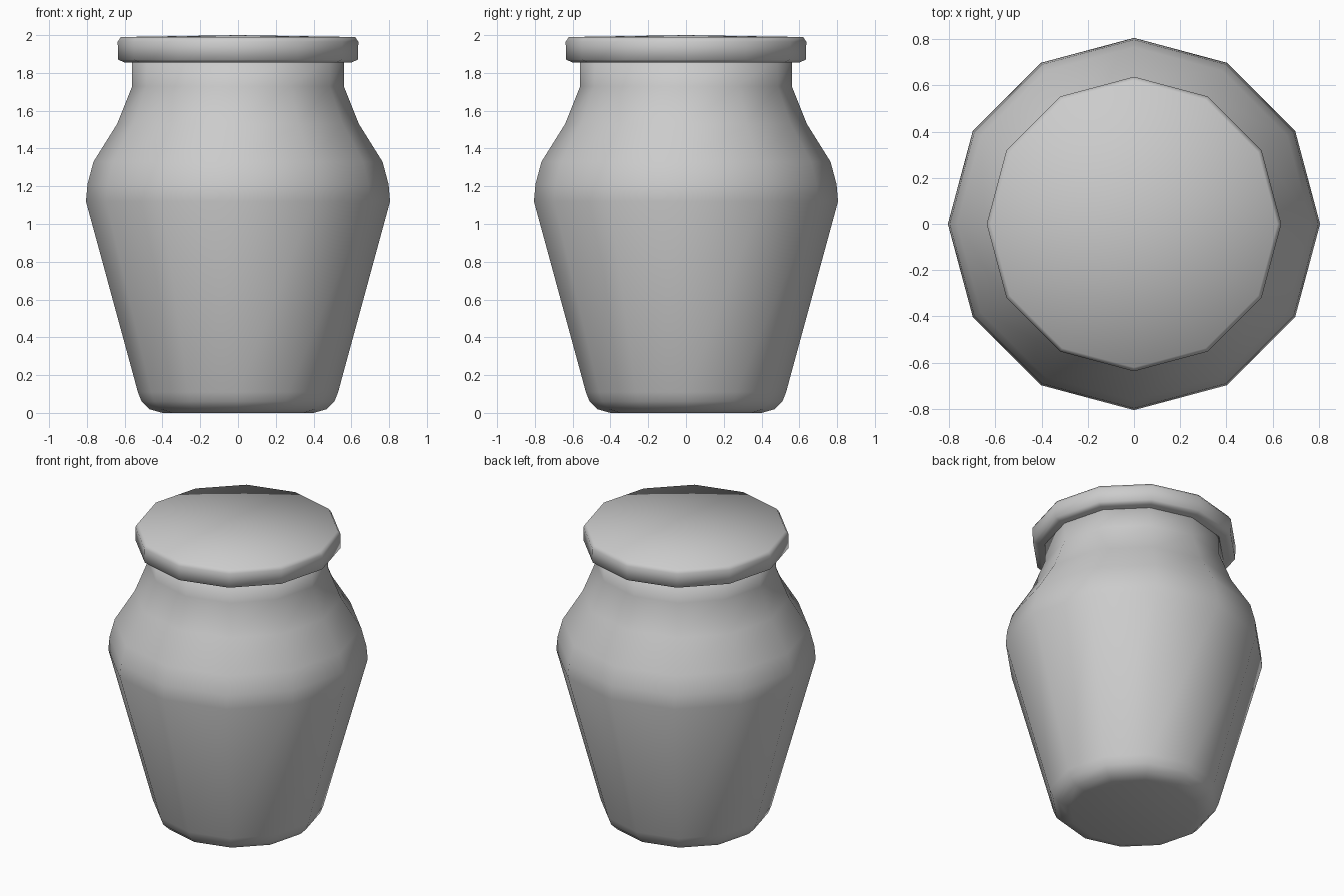
import bpy, bmesh, math

cube = bpy.data.objects.get("Cube")
if cube:
    bpy.data.objects.remove(cube, do_unlink=True)

SIDES = 12

clay = bpy.data.materials.new("grey_clay")
clay.use_nodes = True
GREY = (0.6, 0.6, 0.6, 1)
clay.diffuse_color = GREY
clay.node_tree.nodes["Principled BSDF"].inputs["Base Color"].default_value = GREY


def lathe(name, profile, crown=None):
    """Revolve (radius, height) points into a closed, smooth, faceted form."""
    bm = bmesh.new()
    rings = []
    for r, z in profile:
        angles = [2 * math.pi * i / SIDES for i in range(SIDES)]
        rings.append([bm.verts.new((r * math.cos(a), r * math.sin(a), z)) for a in angles])
    for low, high in zip(rings, rings[1:]):
        for i in range(SIDES):
            j = (i + 1) % SIDES
            bm.faces.new((low[i], low[j], high[j], high[i]))
    bm.faces.new(rings[0][::-1])
    top = bm.faces.new(rings[-1])
    if crown:
        # Slightly domed top
        centre = bmesh.ops.poke(bm, faces=[top])["verts"][0]
        centre.co.z = crown
    bmesh.ops.recalc_face_normals(bm, faces=bm.faces)
    mesh = bpy.data.meshes.new(name)
    bm.to_mesh(mesh)
    bm.free()
    mesh.shade_smooth()
    mesh.materials.append(clay)
    obj = bpy.data.objects.new(name, mesh)
    bpy.context.collection.objects.link(obj)
    return obj


# Jar: rounded foot, flared wall, shoulder and straight neck
lathe("jar_body", [
    (0.40, 0.0), (0.47, 0.02), (0.51, 0.06), (0.53, 0.11),
    (0.805, 1.12), (0.797, 1.21), (0.765, 1.33),
    (0.64, 1.53), (0.56, 1.73), (0.56, 1.88),
])

# Lid: thick overhanging disc with softened rims
lathe("lid", [
    (0.60, 1.855), (0.635, 1.87), (0.637, 1.965), (0.62, 1.99),
], crown=2.0)
